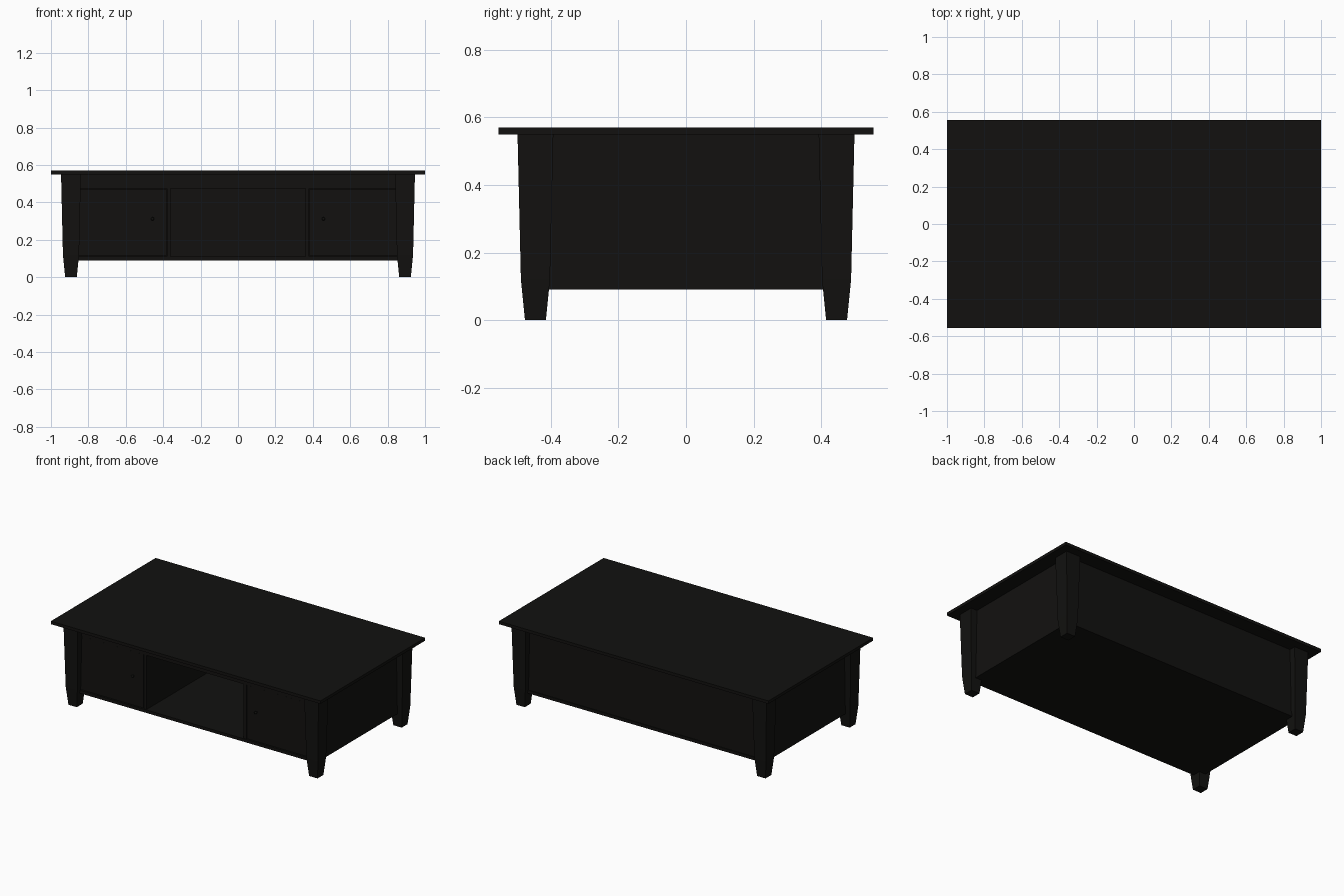
import bpy, bmesh, math

if "Cube" in bpy.data.objects:
    bpy.data.objects.remove(bpy.data.objects["Cube"])

mat = bpy.data.materials.new("black_wood")
mat.diffuse_color = (0.006, 0.0058, 0.005, 1)
mat.use_nodes = True
mat.node_tree.nodes["Principled BSDF"].inputs["Base Color"].default_value = mat.diffuse_color


def finish(name, bm):
    bmesh.ops.recalc_face_normals(bm, faces=bm.faces)
    me = bpy.data.meshes.new(name)
    bm.to_mesh(me)
    bm.free()
    me.materials.append(mat)
    ob = bpy.data.objects.new(name, me)
    bpy.context.collection.objects.link(ob)
    return ob


def box(name, x, y, z):
    """Box from (min, max) ranges."""
    bm = bmesh.new()
    bmesh.ops.create_cube(bm, size=1)
    for v in bm.verts:
        v.co = [r[0] if c < 0 else r[1] for c, r in zip(v.co, (x, y, z))]
    return finish(name, bm)


def leg(name, sx, sy):
    """Square leg with a slow taper and a sharper tapered foot."""
    bm = bmesh.new()
    rings = []
    for z, h in ((0, 0.031), (0.12, 0.043), (0.55, 0.053)):
        rings.append([bm.verts.new((sx * 0.893 + a * h, sy * 0.446 + b * h, z))
                      for a, b in ((-1, -1), (1, -1), (1, 1), (-1, 1))])
    for lo, hi in zip(rings, rings[1:]):
        for i in range(4):
            j = (i + 1) % 4
            bm.faces.new((lo[i], lo[j], hi[j], hi[i]))
    bm.faces.new(rings[0])
    bm.faces.new(rings[-1])
    return finish(name, bm)


# Table top and floor of the cabinet
box("table_top", (-1, 1), (-0.555, 0.555), (0.55, 0.57))
box("bottom_panel", (-0.9, 0.9), (-0.46, 0.46), (0.09, 0.11))

# Back wall and front top rail
box("back_panel", (-0.88, 0.88), (0.435, 0.455), (0.11, 0.55))
box("front_rail", (-0.86, 0.86), (-0.458, -0.435), (0.475, 0.55))

for sx, side in ((-1, "left"), (1, "right")):
    def span(a, b):
        return tuple(sorted((sx * a, sx * b)))
    # Side wall, divider beside the open bay, and door
    box(side + "_side_panel", span(0.88, 0.9), (-0.43, 0.43), (0.11, 0.55))
    box(side + "_divider", span(0.36, 0.38), (-0.455, 0.435), (0.11, 0.55))
    box(side + "_door", span(0.383, 0.85), (-0.453, -0.435), (0.113, 0.472))
    # Small round door knob
    bm = bmesh.new()
    bmesh.ops.create_uvsphere(bm, u_segments=12, v_segments=8, radius=0.009)
    bmesh.ops.translate(bm, verts=bm.verts, vec=(sx * 0.457, -0.466, 0.312))
    for f in bm.faces:
        f.smooth = True
    finish(side + "_knob", bm)
    bm = bmesh.new()
    bmesh.ops.create_cone(bm, cap_ends=True, segments=12, radius1=0.004,
                          radius2=0.004, depth=0.012)
    for v in bm.verts:
        v.co = (v.co.x + sx * 0.457, v.co.z - 0.456, v.co.y + 0.312)
    finish(side + "_knob_stem", bm)
    # Legs
    for sy, end in ((-1, "front"), (1, "back")):
        leg(f"{end}_{side}_leg", sx, sy)
